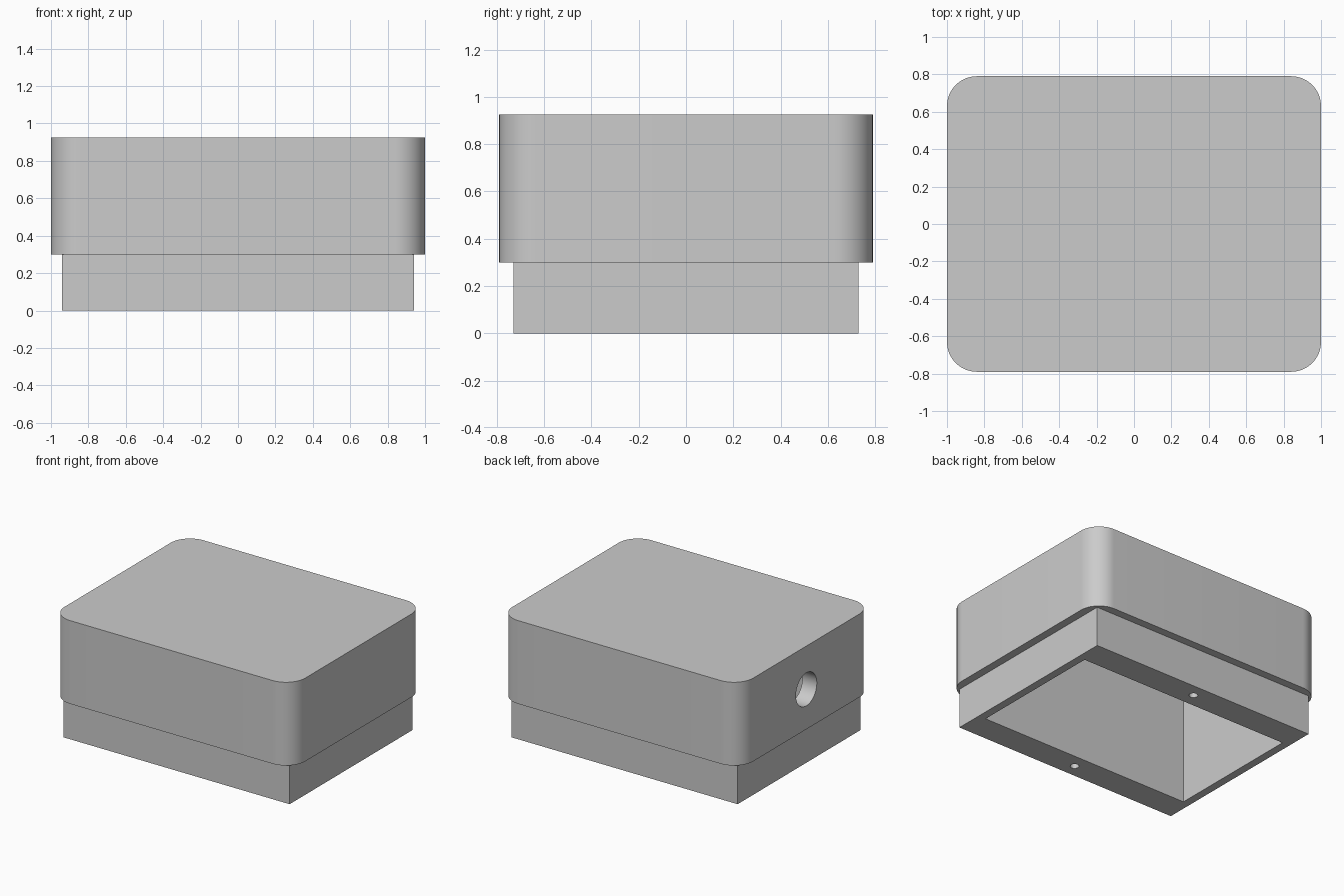
import bpy
import bmesh
from math import pi
from mathutils import Matrix, Vector

cube = bpy.data.objects.get("Cube")
if cube:
    bpy.data.objects.remove(cube, do_unlink=True)

grey = bpy.data.materials.new("light grey plastic")
grey.use_nodes = True
colour = (0.6, 0.6, 0.6, 1)
grey.diffuse_color = colour
grey.node_tree.nodes["Principled BSDF"].inputs["Base Color"].default_value = colour


def finish(name, bm):
    bmesh.ops.recalc_face_normals(bm, faces=bm.faces)
    mesh = bpy.data.meshes.new(name)
    bm.to_mesh(mesh)
    bm.free()
    mesh.materials.append(grey)
    obj = bpy.data.objects.new(name, mesh)
    bpy.context.collection.objects.link(obj)
    return obj


def block(name, half_x, half_y, bottom, top, corner=0):
    """Box centred in plan, with optional rounded vertical edges."""
    bm = bmesh.new()
    size = Matrix.Diagonal((2 * half_x, 2 * half_y, top - bottom, 1))
    bmesh.ops.create_cube(bm, size=1, matrix=Matrix.Translation((0, 0, (bottom + top) / 2)) @ size)
    if corner:
        upright = [e for e in bm.edges
                   if abs(e.verts[0].co.z - e.verts[1].co.z) > 0.01]
        bmesh.ops.bevel(bm, geom=upright, offset=corner, segments=16,
                        profile=0.5, affect='EDGES')
    return finish(name, bm)


def rod(name, radius, length, centre, turn=Matrix()):
    bm = bmesh.new()
    bmesh.ops.create_cone(bm, cap_ends=True, segments=48, radius1=radius, radius2=radius,
                          depth=length, matrix=Matrix.Translation(Vector(centre)) @ turn)
    return finish(name, bm)


def combine(target, tool, operation):
    """Apply a boolean with the tool, then discard the tool."""
    tool.hide_render = True
    mod = target.modifiers.new(operation.lower(), 'BOOLEAN')
    mod.operation = operation
    mod.solver = 'EXACT'
    mod.object = tool
    bpy.context.view_layer.objects.active = target
    bpy.ops.object.modifier_apply(modifier=mod.name)
    bpy.data.objects.remove(tool, do_unlink=True)


# Rounded cover with a narrower square skirt beneath it
housing = block("enclosure_housing", 1, 0.79, 0.3, 0.925, corner=0.16)
combine(housing, block("skirt", 0.94, 0.73, 0, 0.4), 'UNION')

# Interior open at the bottom
combine(housing, block("cavity_cutter", 0.88, 0.525, -0.1, 0.865), 'DIFFERENCE')

# Cable hole through the side wall
combine(housing, rod("cable_hole_cutter", 0.124, 0.4, (-1, 0, 0.6),
                     Matrix.Rotation(pi / 2, 4, 'Y')), 'DIFFERENCE')

# Screw holes in the two thick walls
for side in (-1, 1):
    combine(housing, rod("screw_hole_cutter", 0.03, 0.7, (0, side * 0.63, 0)), 'DIFFERENCE')

bpy.ops.object.select_all(action='DESELECT')
housing.select_set(True)
bpy.context.view_layer.objects.active = housing
bpy.ops.object.shade_smooth_by_angle(angle=pi / 6)
